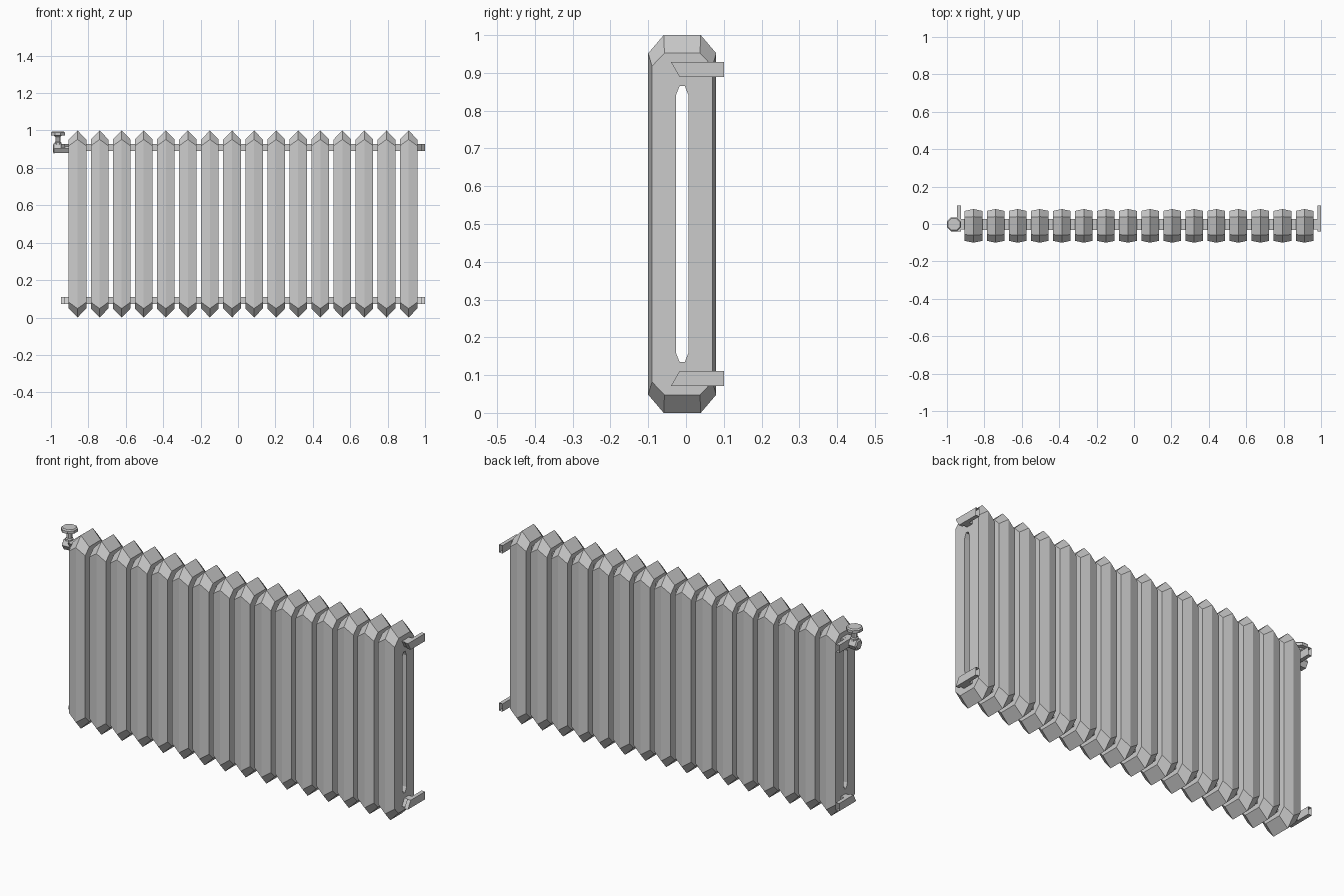
import bpy, bmesh, math
from mathutils import Matrix

if "Cube" in bpy.data.objects:
    bpy.data.objects.remove(bpy.data.objects["Cube"])

FIRST, STEP, COUNT = -0.858, 0.118, 16
HALF = 0.047                      # half width of a fin
MID = FIRST + STEP * (COUNT - 1) / 2


def finish(name, bm):
    bmesh.ops.recalc_face_normals(bm, faces=bm.faces)
    me = bpy.data.meshes.new(name)
    bm.to_mesh(me)
    bm.free()
    ob = bpy.data.objects.new(name, me)
    bpy.context.collection.objects.link(ob)
    return ob


def repeat(ob, count):
    m = ob.modifiers.new("repeat", 'ARRAY')
    m.count = count
    m.use_relative_offset = False
    m.use_constant_offset = True
    m.constant_offset_displace = (STEP, 0, 0)


def octagon(bm, x, hy, hz, cy, cz):
    """Chamfered rectangle in the y-z plane, centred on the fin."""
    pts = [(hy, hz - cz), (hy - cy, hz), (cy - hy, hz), (-hy, hz - cz),
           (-hy, cz - hz), (cy - hy, -hz), (hy - cy, -hz), (hy, cz - hz)]
    return [bm.verts.new((x, y - 0.01, z + 0.5)) for y, z in pts]


def bridge(bm, a, b):
    n = len(a)
    for i in range(n):
        j = (i + 1) % n
        bm.faces.new((a[i], a[j], b[j], b[i]))


def prism(bm, pts, x0, x1):
    """Extrude a y-z outline along x."""
    a = [bm.verts.new((x0, y, z)) for y, z in pts]
    b = [bm.verts.new((x1, y, z)) for y, z in pts]
    bridge(bm, a, b)
    bm.faces.new(a)
    bm.faces.new(b)


def rect(y0, y1, z0, z1):
    return [(y0, z0), (y1, z0), (y1, z1), (y0, z1)]


# Fins: ridge ring in the middle, slotted flat sides
bm = bmesh.new()
rings = [octagon(bm, 0, 0.09, 0.5, 0.041, 0.048)]
for s in (1, -1):
    rings.append(octagon(bm, s * HALF, 0.08, 0.452, 0.033, 0.034))
    rings.append(octagon(bm, s * HALF, 0.017, 0.365, 0.01, 0.025))
ridge, side_r, slot_r, side_l, slot_l = rings
for a, b in ((ridge, side_r), (side_r, slot_r), (slot_r, slot_l),
             (slot_l, side_l), (side_l, ridge)):
    bridge(bm, a, b)
fins = finish("fins", bm)
fins.location.x = FIRST
repeat(fins, COUNT)

# Short pipes joining neighbouring fins, top and bottom
bm = bmesh.new()
for z in (0.092, 0.909):
    prism(bm, rect(-0.032, 0.027, z - 0.019, z + 0.019), HALF, STEP - HALF)
joints = finish("joining_pipes", bm)
joints.location.x = FIRST
repeat(joints, COUNT - 1)

# Wall brackets with slanted front ends, on both sides
bm = bmesh.new()
for s in (1, -1):
    def X(d):
        return MID + s * (0.973 - d)
    for low in (True, False):
        pts = [(-0.04, 0.071), (0.1, 0.071), (0.1, 0.111), (-0.017, 0.111)]
        arm = [(-0.03, 0.073), (0.027, 0.073), (0.027, 0.109), (-0.01, 0.109)]
        if not low:
            pts = [(y, 1 - z) for y, z in pts]
            arm = [(y, 1 - z) for y, z in arm]
        prism(bm, pts, X(0.02), X(0))
        prism(bm, arm, X(0.042), X(0.02))
# open tube ends facing the wall
ends = [f for f in bm.faces if all(v.co.y > 0.099 for v in f.verts)]
bmesh.ops.delete(bm, geom=ends, context='FACES_ONLY')
finish("wall_brackets", bm)


# Valve at the top left: stacked eight-sided stem and handwheel
def lathe(bm, profile, sides, mat):
    prev = None
    for r, h in profile:
        ring = []
        for i in range(sides):
            a = 2 * math.pi * (i + 0.5) / sides
            ring.append(bm.verts.new(mat @ Matrix.Translation(
                (r * math.cos(a), r * math.sin(a), h)).to_translation()))
        if prev:
            bridge(bm, prev, ring)
        else:
            bm.faces.new(ring)
        prev = ring
    bm.faces.new(prev)


VX = -0.963
bm = bmesh.new()
lathe(bm, [(0.02, 0.915), (0.02, 0.935), (0.015, 0.94), (0.015, 0.965),
           (0.022, 0.972), (0.04, 0.974), (0.04, 0.988), (0.034, 0.994)],
      8, Matrix.Translation((VX, -0.002, 0)))
finish("valve_handwheel", bm)

bm = bmesh.new()
along_x = Matrix.Translation((0, -0.002, 0.904)) @ Matrix.Rotation(math.pi / 2, 4, 'Y')
lathe(bm, [(0.022, -0.99), (0.03, -0.985), (0.027, -0.94), (0.027, -0.905)], 6, along_x)
finish("valve_body", bm)
